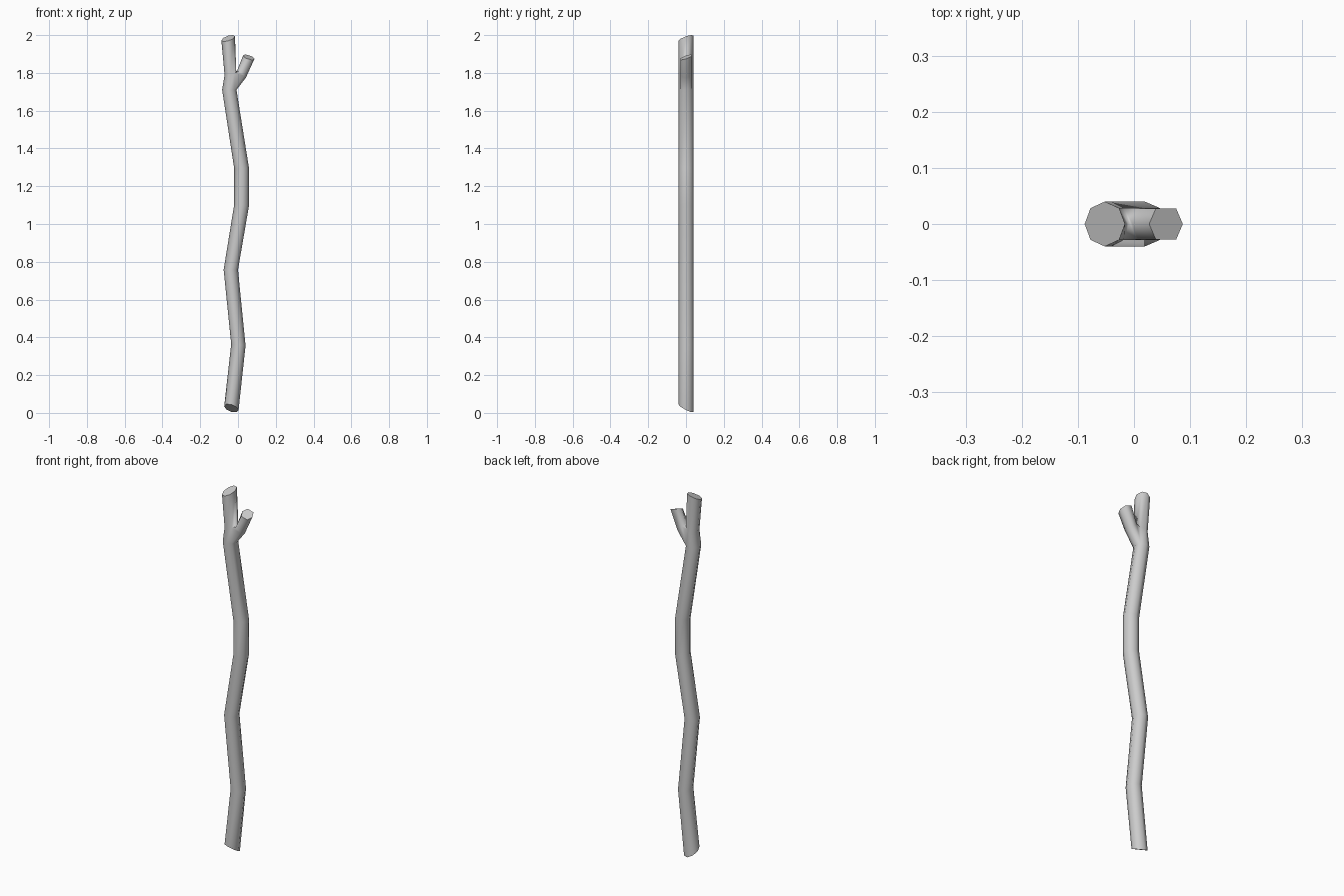
import bpy, bmesh
from math import sin, cos, pi

if "Cube" in bpy.data.objects:
    bpy.data.objects.remove(bpy.data.objects["Cube"])

bm = bmesh.new()
SIDES = 8


def bridge(a, b, skip=()):
    n = len(a)
    for i in range(n):
        if i not in skip:
            bm.faces.new((a[i], a[(i + 1) % n], b[(i + 1) % n], b[i]))


def cap(ring):
    # flat cut end with a crisp rim
    face = bm.faces.new(ring)
    for e in face.edges:
        e.smooth = False


# Stem rings: centre x, centre z, x radius, slope along x, slope along y
stem = [
    (-0.035, 0.025, 0.038, -0.27, -0.50),
    (0.002, 0.360, 0.038, -0.10, 0),
    (-0.038, 0.758, 0.038, 0.00, 0),
    (0.019, 1.100, 0.039, -0.10, 0),
    (0.019, 1.295, 0.039, 0.05, 0),
    (-0.046, 1.710, 0.038, 0.00, 0),
    (-0.040, 1.795, 0.031, 0.20, 0),
    (-0.052, 1.983, 0.036, 0.30, 0.35),
]
FORK = 5
rings = []
for cx, cz, rx, sx, sy in stem:
    ring = []
    for i in range(SIDES):
        dx, dy = rx * cos(2 * pi * i / SIDES), 0.04 * sin(2 * pi * i / SIDES)
        ring.append(bm.verts.new((cx + dx, dy, cz + sx * dx + sy * dy)))
    rings.append(ring)
for k in range(len(rings) - 1):
    bridge(rings[k], rings[k + 1], (SIDES - 1, 0) if k == FORK else ())
cap(rings[0])
cap(rings[-1])

# Side branch grows out of the two open faces at the fork
lo, up = rings[FORK], rings[FORK + 1]
prev = [lo[-1], lo[0], lo[1], up[1], up[0], up[-1]]
hexagon = [(0.6, -1), (1, 0), (0.6, 1), (-0.6, 1), (-1, 0), (-0.6, -1)]
for cx, cz, rx, sx, sy in [(0.020, 1.797, 0.022, -1.0, 0),
                           (0.057, 1.883, 0.030, -0.30, 0.35)]:
    ring = []
    for u, v in hexagon:
        dx, dy = rx * u, 0.028 * v
        ring.append(bm.verts.new((cx + dx, dy, cz + sx * dx + sy * dy)))
    bridge(prev, ring)
    prev = ring
cap(prev)

for f in bm.faces:
    f.smooth = True
bmesh.ops.recalc_face_normals(bm, faces=bm.faces[:])
mesh = bpy.data.meshes.new("forked_stick")
bm.to_mesh(mesh)
bm.free()
bpy.context.collection.objects.link(bpy.data.objects.new("forked_stick", mesh))
